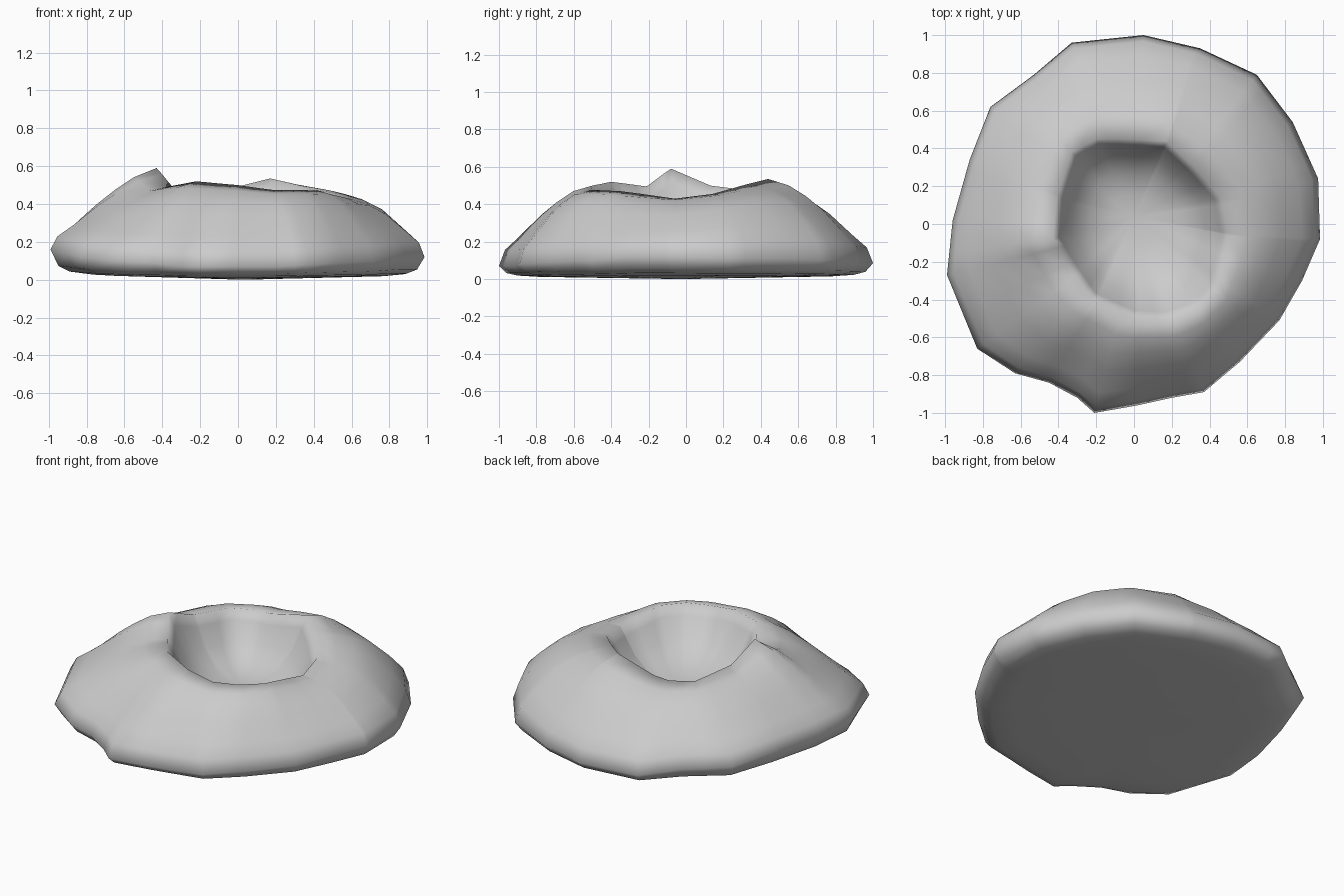
import bpy
import bmesh
import math

old_cube = bpy.data.objects.get("Cube")
if old_cube:
    bpy.data.objects.remove(old_cube, do_unlink=True)

CENTRE_X, CENTRE_Y = 0.03, -0.02

# Irregular outer edge: x, y, height of the widest point
OUTLINE = [
    (.985, -.08, .12), (.975, .24, .11), (.84, .54, .11), (.65, .79, .1),
    (.35, .93, .09), (.05, 1, .085), (-.33, .96, .09), (-.53, .79, .12),
    (-.76, .62, .13), (-.87, .34, .15), (-.96, .02, .16), (-.99, -.27, .16),
    (-.83, -.66, .12), (-.63, -.79, .1), (-.45, -.84, .09), (-.3, -.92, .07),
    (-.21, -1, .07), (.02, -.96, .07), (.2, -.92, .07), (.37, -.89, .08),
    (.56, -.73, .09), (.77, -.51, .1), (.89, -.3, .12),
]

# Crest of the crater: x, y, height
RIM = [
    (.5, -.06, .43), (.46, .14, .455), (.32, .3, .5), (.17, .44, .535),
    (-.09, .45, .47), (-.2, .45, .465), (-.33, .38, .47), (-.41, .13, .5),
    (-.43, -.08, .59), (-.35, -.21, .495), (-.22, -.4, .52), (0, -.5, .5),
    (.18, -.51, .475), (.32, -.46, .475), (.43, -.35, .47),
]

# Outer slope: fraction of the way inward, fraction of the climb to the rim
SLOPE = [(.06, .2), (.2, .36), (.42, .63), (.6, .8), (.78, .93)]
# Crater bowl: scale of the rim, fraction of the height above the floor
BOWL = [(.92, .8), (.77, .43), (.55, .16), (.28, .03)]
# Underside: scale of the outline, fraction of the edge height
UNDERSIDE = [(.55, .12), (.78, .17), (.9, .27), (.96, .46)]
FLOOR = 0.18
FLOOR_SHIFT = (-0.03, 0.06)


def to_polar(points):
    """Sorted list of angle, radius and height about the crater centre."""
    result = []
    for x, y, z in points:
        dx, dy = x - CENTRE_X, y - CENTRE_Y
        result.append((math.atan2(dy, dx) % math.tau, math.hypot(dx, dy), z))
    return sorted(result)


def sample(polar, angle):
    """Radius and height at an angle on a closed loop of straight edges."""
    first, last = polar[0], polar[-1]
    loop = [(last[0] - math.tau, *last[1:])] + polar
    loop.append((first[0] + math.tau, *first[1:]))
    for (a0, ra, za), (a1, rb, zb) in zip(loop, loop[1:]):
        if a0 <= angle <= a1:
            t = (angle - a0) / (a1 - a0)
            span = ra * math.sin(angle - a0) + rb * math.sin(a1 - angle)
            return ra * rb * math.sin(a1 - a0) / span, za + (zb - za) * t


def build_column(angle):
    """Points from the underside, up the slope, over the rim and into the bowl."""
    edge_r, edge_z = sample(outline, angle)
    rim_r, rim_z = sample(rim, angle)

    def point(radius, z, shift=0):
        return (CENTRE_X + radius * math.cos(angle) + shift * FLOOR_SHIFT[0],
                CENTRE_Y + radius * math.sin(angle) + shift * FLOOR_SHIFT[1], z)

    column = [point(edge_r * s, edge_z * h) for s, h in UNDERSIDE]
    column.append(point(edge_r, edge_z))
    # Rounded shoulder on the back of the left side
    shoulder = 0.11 * max(0, math.cos(angle - 0.7)) ** 8
    for t, h in SLOPE:
        # Lower slope follows the average height, upper slope the crest
        top = 0.5 + (rim_z - 0.5) * t
        z = edge_z + (top - edge_z) * h
        z += shoulder * math.sin(math.pi * t) * (1 - t)
        column.append(point(edge_r + (rim_r - edge_r) * t, z))
    column.append(point(rim_r, rim_z))
    for s, h in BOWL:
        column.append(point(rim_r * s, FLOOR + (rim_z - FLOOR) * h, 1 - s))
    return column


outline, rim = to_polar(OUTLINE), to_polar(RIM)

# Use the corners of both loops, skipping near duplicates
angles = []
for angle in sorted(p[0] for p in outline + rim):
    if not angles or angle - angles[-1] > 0.02:
        angles.append(angle)

bm = bmesh.new()
columns = [[bm.verts.new(p) for p in build_column(a)] for a in angles]
base_centre = bm.verts.new((CENTRE_X, CENTRE_Y, 0))
floor_centre = bm.verts.new(
    (CENTRE_X + FLOOR_SHIFT[0], CENTRE_Y + FLOOR_SHIFT[1], FLOOR))
for i, here in enumerate(columns):
    there = columns[(i + 1) % len(columns)]
    for k in range(len(here) - 1):
        bm.faces.new((here[k], there[k], there[k + 1], here[k + 1]))
    bm.faces.new((base_centre, there[0], here[0]))
    bm.faces.new((floor_centre, here[-1], there[-1]))
bmesh.ops.recalc_face_normals(bm, faces=bm.faces)
for face in bm.faces:
    face.smooth = True

mesh = bpy.data.meshes.new("crater_mound")
bm.to_mesh(mesh)
bm.free()

# Single stone colour
stone = bpy.data.materials.new("grey_stone")
stone.use_nodes = True
colour = (0.6, 0.6, 0.6, 1)
stone.diffuse_color = colour
stone.node_tree.nodes["Principled BSDF"].inputs["Base Color"].default_value = colour
mesh.materials.append(stone)

mound = bpy.data.objects.new("crater_mound", mesh)
bpy.context.collection.objects.link(mound)
